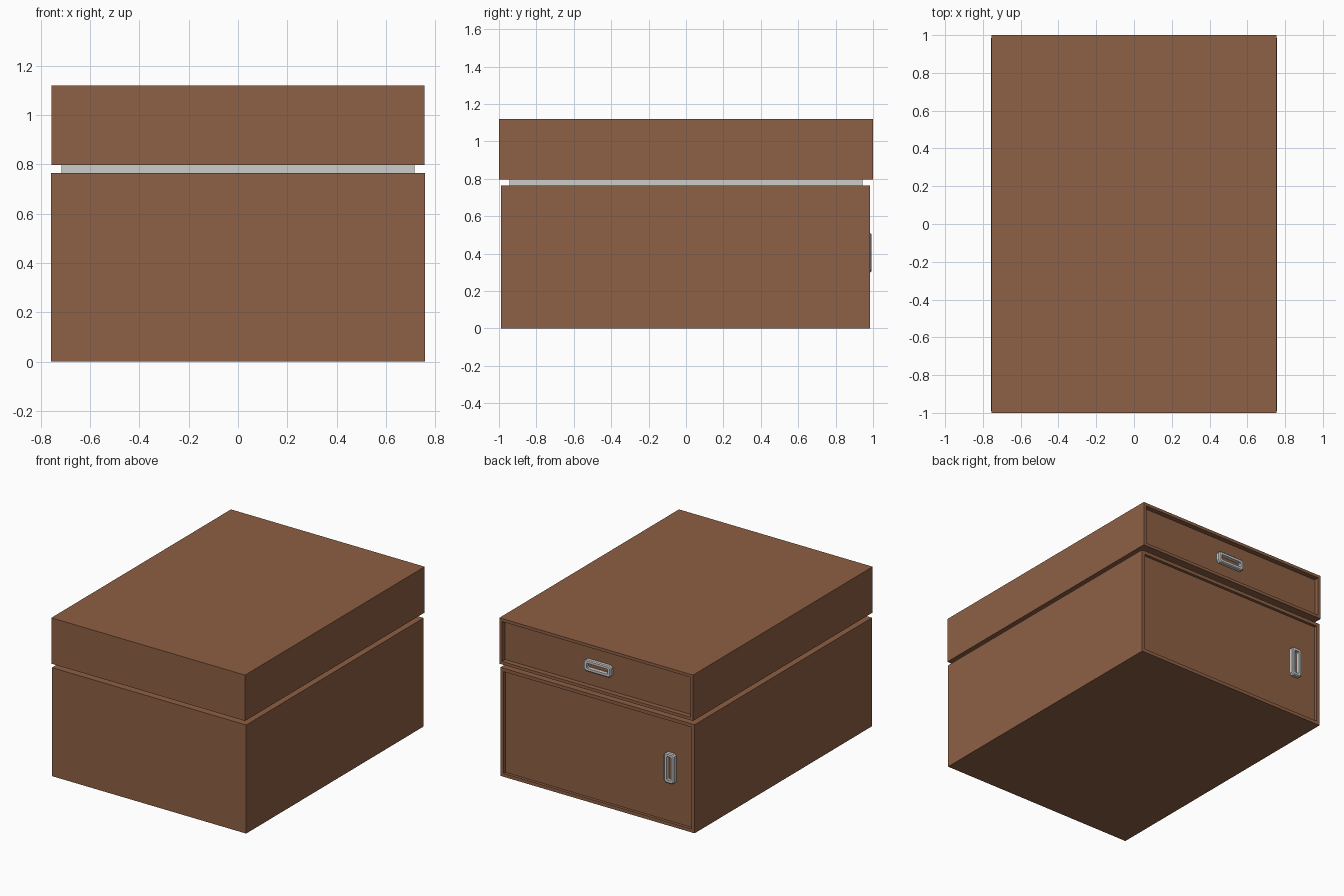
import bpy, bmesh
from mathutils import Vector

if "Cube" in bpy.data.objects:
    bpy.data.objects.remove(bpy.data.objects["Cube"])


def make_material(name, rgb):
    m = bpy.data.materials.new(name)
    m.diffuse_color = (*rgb, 1.0)
    m.use_nodes = True
    m.node_tree.nodes["Principled BSDF"].inputs["Base Color"].default_value = m.diffuse_color
    return m


wood = make_material("brown wood", (0.27, 0.115, 0.058))
metal = make_material("light grey metal", (0.6, 0.61, 0.6))


def finish(bm, name, mat):
    bmesh.ops.recalc_face_normals(bm, faces=bm.faces)
    mesh = bpy.data.meshes.new(name)
    bm.to_mesh(mesh)
    bm.free()
    mesh.materials.append(mat)
    ob = bpy.data.objects.new(name, mesh)
    bpy.context.collection.objects.link(ob)
    return ob


def box_bm(lo, hi):
    lo, hi = Vector(lo), Vector(hi)
    bm = bmesh.new()
    bmesh.ops.create_cube(bm, size=1)
    for v in bm.verts:
        v.co = Vector((lo[i] + (v.co[i] + 0.5) * (hi[i] - lo[i]) for i in range(3)))
    bm.normal_update()
    return bm


def cabinet(name, lo, hi, frame, recess):
    """Box with a framed recess in its back (+y) face."""
    bm = box_bm(lo, hi)
    back = max(bm.faces, key=lambda f: f.calc_center_median().y)
    bmesh.ops.inset_region(bm, faces=[back], thickness=frame)
    # Extrude the inner face inward to give the recess straight walls
    new = bmesh.ops.extrude_face_region(bm, geom=[back])
    verts = [g for g in new["geom"] if isinstance(g, bmesh.types.BMVert)]
    bmesh.ops.translate(bm, verts=verts, vec=(0, -recess, 0))
    if back.is_valid:
        bmesh.ops.delete(bm, geom=[back], context='FACES_ONLY')
    return finish(bm, name, wood)


def handle(name, cx, cz, w, h, y0, y1, bar=0.022, cut=0.014):
    """Flat ring pull with clipped corners."""
    def loop(bm, y, a, b, c):
        pts = [(a - c, -b), (a, -b + c), (a, b - c), (a - c, b),
               (-a + c, b), (-a, b - c), (-a, -b + c), (-a + c, -b)]
        return [bm.verts.new((cx + px, y, cz + pz)) for px, pz in pts]

    bm = bmesh.new()
    a, b = w / 2, h / 2
    bevel = 0.006
    rings = [loop(bm, y0, a, b, cut),
             loop(bm, y1 - bevel, a, b, cut),
             loop(bm, y1, a - bevel, b - bevel, cut * 0.8),
             loop(bm, y1, a - bar, b - bar, cut * 0.4),
             loop(bm, y0, a - bar, b - bar, cut * 0.4)]
    for r, s in zip(rings, rings[1:] + rings[:1]):
        for i in range(8):
            j = (i + 1) % 8
            bm.faces.new((r[i], r[j], s[j], s[i]))
    return finish(bm, name, metal)


# Lower cupboard, upper drawer unit and the spacer between them
cabinet("lower_cabinet", (-0.757, -0.99, 0), (0.757, 0.985, 0.765), 0.034, 0.02)
cabinet("upper_drawer_unit", (-0.755, -1, 0.797), (0.755, 1, 1.12), 0.03, 0.035)
finish(box_bm((-0.715, -0.943, 0.765), (0.715, 0.943, 0.797)), "spacer", metal)

# Handles on the back face
handle("door_handle", -0.56, 0.405, 0.08, 0.21, 0.965, 0.992)
handle("drawer_handle", 0.0, 0.96, 0.21, 0.08, 0.965, 0.992)
